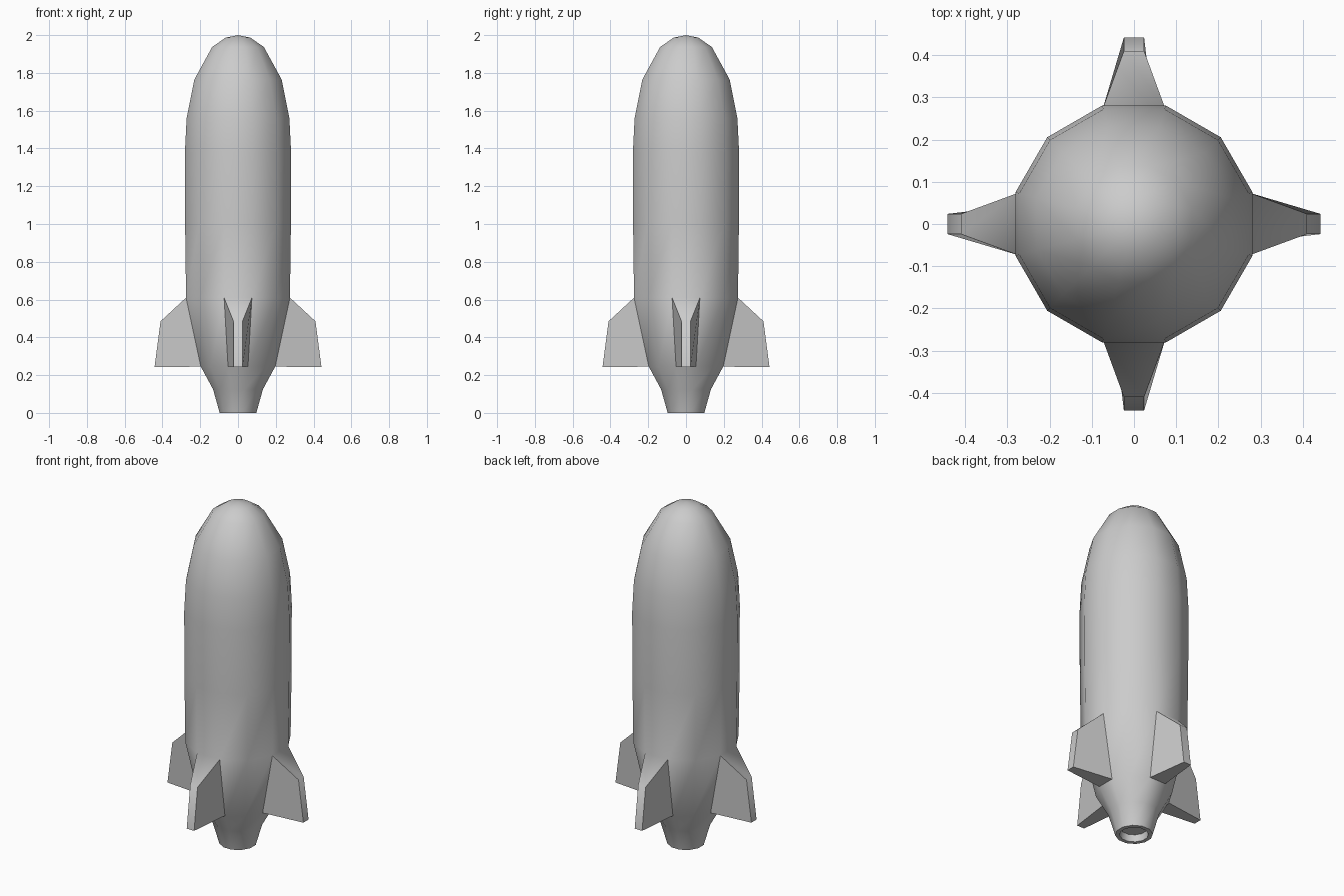
import bpy, bmesh, math

if "Cube" in bpy.data.objects:
    bpy.data.objects.remove(bpy.data.objects["Cube"])

SIDES = 12
FIN_LOW, FIN_HIGH = 0.245, 0.61
# (distance to flat side, height): recessed nozzle, tail, hull, nose
PROFILE = [(0.07, 0.04), (0.075, 0.0), (0.097, 0.0), (0.132, 0.125), (0.197, FIN_LOW),
           (0.275, FIN_HIGH), (0.28, 1.0), (0.281, 1.38), (0.272, 1.56),
           (0.231, 1.765), (0.137, 1.937), (0.065, 1.987)]

bm = bmesh.new()

# Lathed hull, flat sides facing the four axes
rings = []
for apothem, z in PROFILE:
    r = apothem / math.cos(math.pi / SIDES)
    rings.append([bm.verts.new((r * math.cos((i - 0.5) * math.tau / SIDES),
                                r * math.sin((i - 0.5) * math.tau / SIDES), z))
                  for i in range(SIDES)])
fin_faces = []
for lower, upper in zip(rings, rings[1:]):
    for i in range(SIDES):
        j = (i + 1) % SIDES
        face = bm.faces.new((lower[i], lower[j], upper[j], upper[i]))
        if abs(lower[i].co.z - FIN_LOW) < 1e-5 and i % 3 == 0:
            fin_faces.append((face, i * math.tau / SIDES))

# Nozzle floor and nose tip
bm.faces.new(list(reversed(rings[0])))
tip = bm.verts.new((0, 0, 2.0))
for i in range(SIDES):
    bm.faces.new((rings[-1][i], rings[-1][(i + 1) % SIDES], tip))

# Four fins drawn out of the hull's side faces
for face, angle in fin_faces:
    tip_face = bmesh.ops.extrude_discrete_faces(bm, faces=[face])["faces"][0]
    c, s = math.cos(angle), math.sin(angle)
    for v in tip_face.verts:
        side = 0.024 if -v.co.x * s + v.co.y * c > 0 else -0.024
        reach, z = (0.41, 0.485) if v.co.z > 0.4 else (0.442, 0.242)
        v.co = (reach * c - side * s, reach * s + side * c, z)

bmesh.ops.recalc_face_normals(bm, faces=bm.faces)
mesh = bpy.data.meshes.new("rocket_hull_with_fins")
bm.to_mesh(mesh)
bm.free()
rocket = bpy.data.objects.new("rocket_hull_with_fins", mesh)
bpy.context.collection.objects.link(rocket)
bpy.context.view_layer.objects.active = rocket
rocket.select_set(True)
bpy.ops.object.shade_smooth_by_angle(angle=math.radians(48))
